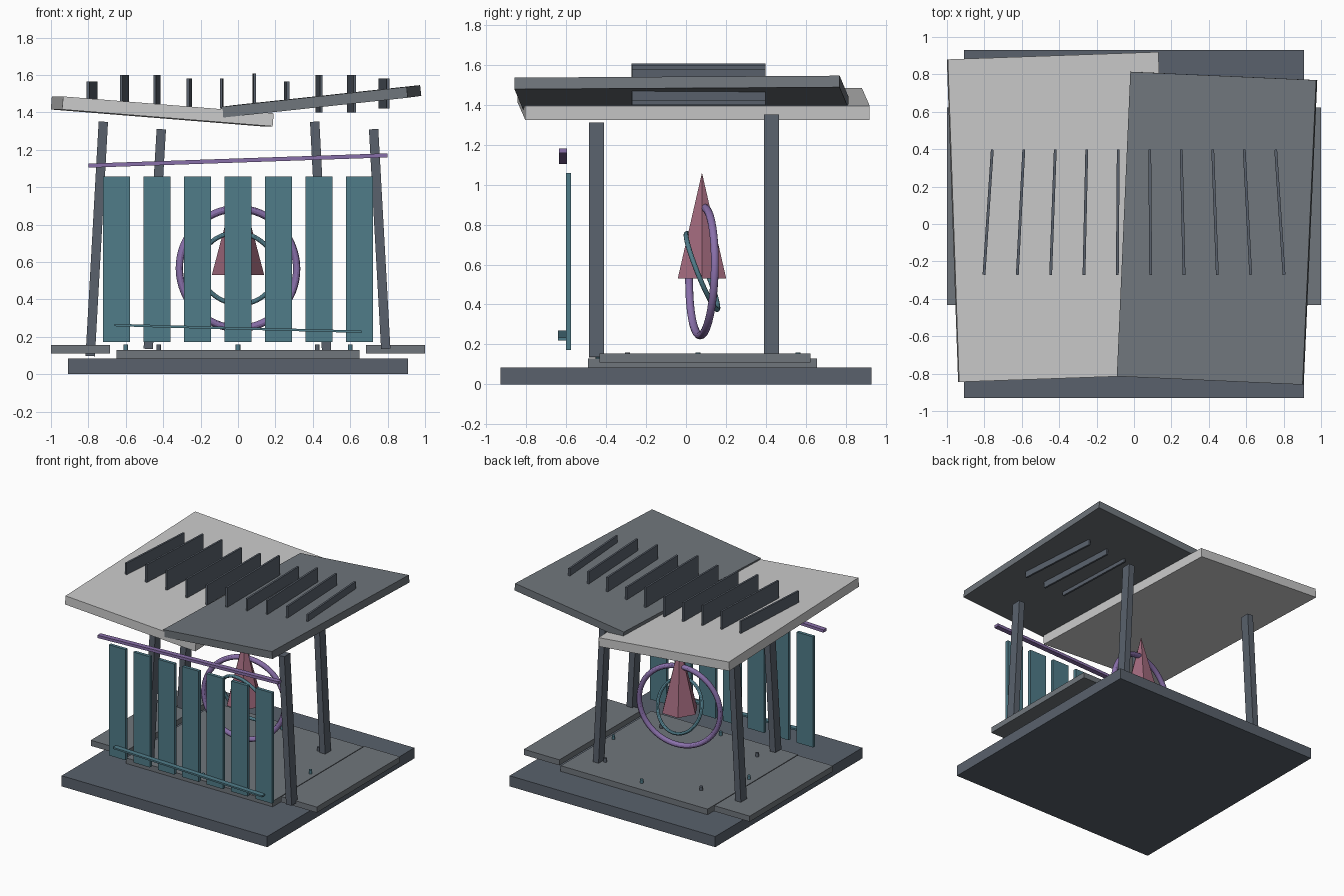
import bpy, bmesh
from math import pi, cos, sin, atan2, hypot
from mathutils import Matrix

if "Cube" in bpy.data.objects:
    bpy.data.objects.remove(bpy.data.objects["Cube"])


def material(name, rgb):
    m = bpy.data.materials.new(name)
    m.diffuse_color = (*rgb, 1)
    m.use_nodes = True
    m.node_tree.nodes["Principled BSDF"].inputs["Base Color"].default_value = m.diffuse_color
    return m


DARK = material("dark_slate", (0.10, 0.12, 0.15))
SLATE = material("mid_slate", (0.16, 0.18, 0.20))
PALE = material("pale_grey", (0.55, 0.58, 0.58))
TEAL = material("teal", (0.08, 0.20, 0.25))
PURPLE = material("purple", (0.25, 0.16, 0.40))
PINK = material("pink", (0.35, 0.14, 0.20))


def finish(name, bm, mat, loc, rot):
    me = bpy.data.meshes.new(name)
    bm.to_mesh(me)
    bm.free()
    me.materials.append(mat)
    ob = bpy.data.objects.new(name, me)
    ob.location, ob.rotation_euler = loc, rot
    bpy.context.collection.objects.link(ob)
    return ob


def box(name, size, loc, mat, rot=(0, 0, 0)):
    bm = bmesh.new()
    bmesh.ops.create_cube(bm, size=1)
    bmesh.ops.scale(bm, vec=size, verts=bm.verts)
    return finish(name, bm, mat, loc, rot)


def cone(name, r1, r2, h, sides, loc, mat, rot=(0, 0, 0)):
    bm = bmesh.new()
    bmesh.ops.create_cone(bm, cap_ends=True, segments=sides,
                          radius1=r1, radius2=r2, depth=h)
    return finish(name, bm, mat, loc, rot)


def ring(name, R, r, loc, mat, rot):
    bpy.ops.mesh.primitive_torus_add(major_radius=R, minor_radius=r, major_segments=64,
                                     minor_segments=12, location=loc, rotation=rot)
    ob = bpy.context.object
    ob.name = name
    ob.data.materials.append(mat)
    bpy.ops.object.shade_smooth_by_angle()


def beam(name, a, b, y, width, thick, mat):
    """Square bar from (x, z) point a to b in a plane of constant y."""
    dx, dz = b[0] - a[0], b[1] - a[1]
    box(name, (hypot(dx, dz), width, thick),
        ((a[0] + b[0]) / 2, y, (a[1] + b[1]) / 2), mat, (0, -atan2(dz, dx), 0))


# Stepped floor
box("base_slab", (1.82, 1.86, 0.085), (0, 0, 0.0425), DARK)
box("floor_platform", (1.30, 1.145, 0.045), (0, 0.083, 0.1075), SLATE)
for side, s in (("left", -1), ("right", 1)):
    box(side + "_floor_wing", (0.315, 1.055, 0.045), (s * 0.8425, 0.095, 0.1325), SLATE)

# Oval of small floor pegs
for i in range(8):
    a = i * pi / 4
    cone(f"floor_peg_{i}", 0.0125, 0.0125, 0.035, 12,
         (0.6 * cos(a), 0.06 + 0.5 * sin(a), 0.1425), DARK if i % 2 else TEAL)

# Leaning posts, staggered front to back
beam("front_left_post", (-0.48, 0.135), (-0.41, 1.31), -0.448, 0.075, 0.05, DARK)
beam("front_right_post", (0.79, 0.135), (0.725, 1.31), -0.448, 0.075, 0.05, DARK)
beam("back_left_post", (-0.79, 0.097), (-0.72, 1.35), 0.428, 0.075, 0.05, DARK)
beam("back_right_post", (0.475, 0.097), (0.41, 1.35), 0.428, 0.075, 0.05, DARK)

# Front screen: slats and two rails
for i in range(7):
    box(f"screen_slat_{i}", (0.146, 0.026, 0.885), ((i - 3) * 0.2165, -0.588, 0.615), TEAL)
beam("upper_rail", (-0.80, 1.115), (0.80, 1.170), -0.615, 0.04, 0.022, PURPLE)
beam("lower_rail", (-0.66, 0.263), (0.66, 0.227), -0.62, 0.04, 0.013, TEAL)

# Centrepiece: six-sided spire inside two tilted rings
cone("spire", 0.14, 0, 0.53, 6, (0, 0.08, 0.795), PINK, (0, 0, pi / 6))
ring("outer_ring", 0.32, 0.02, (0, 0.08, 0.565), PURPLE, (pi / 2 - 0.03, 0, 0.2))
ring("inner_ring", 0.205, 0.0125, (0, 0.08, 0.565), TEAL, (pi / 2 + 0.38, 0, -0.12))

# Two overlapping tilted roof slabs
box("left_roof_slab", (1.13, 1.726, 0.07), (-0.405, 0.0375, 1.405), PALE, (0, 0.08, 0.035))
box("right_roof_slab", (1.0, 1.63, 0.058), (0.444, -0.0225, 1.4585), SLATE,
    (0.006, -0.107, -0.045))

# Fanned roof fins of varying height
heights = (0.13, 0.20, 0.20, 0.16, 0.16, 0.215)
for i in range(10):
    x = (i - 4.5) * 0.1733
    box(f"roof_fin_{i}", (0.015, 0.67, heights[i % 6]), (x, 0.063, 1.5), DARK,
        (0, 0, x * 0.085))
